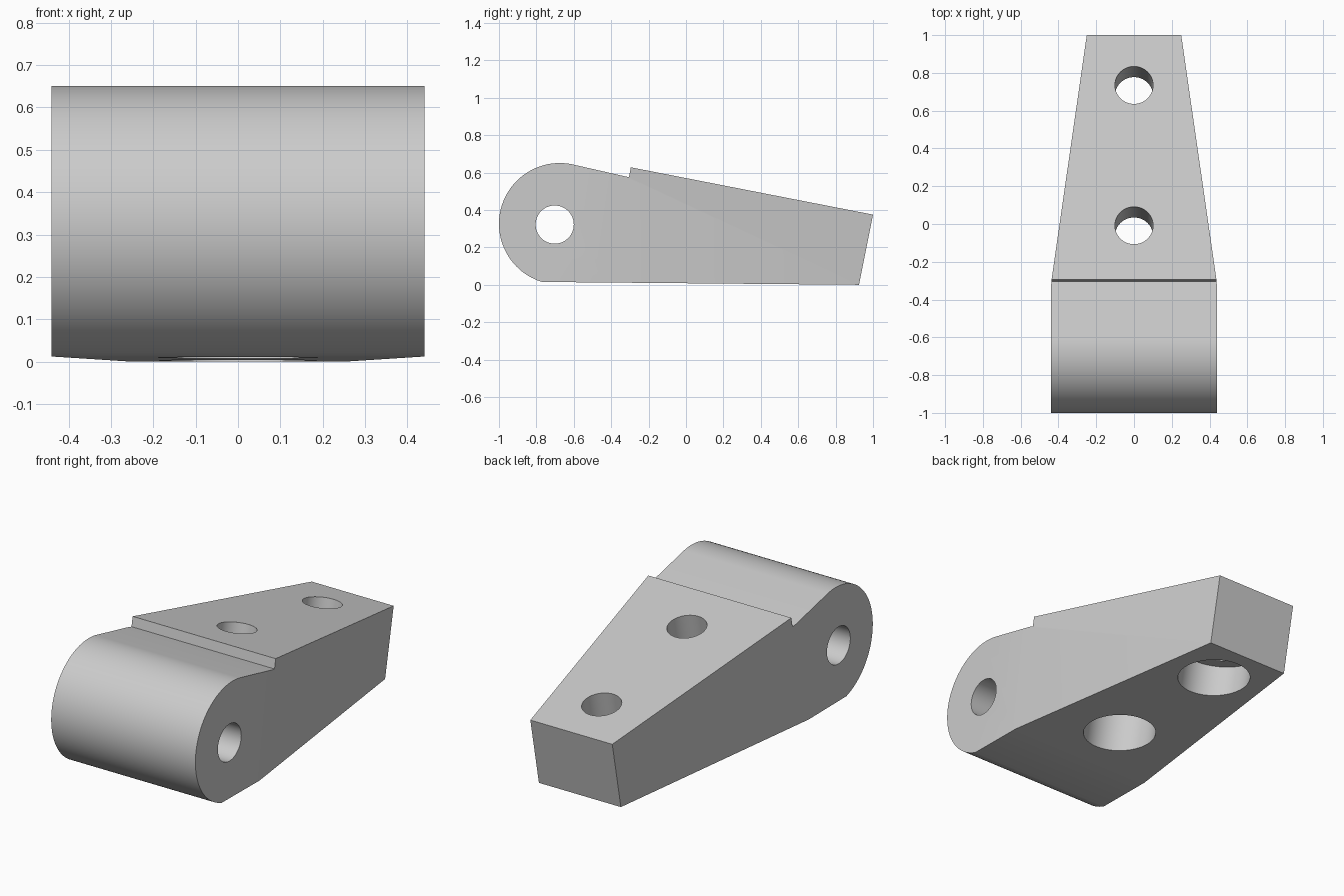
import bpy, bmesh, math
from mathutils import Vector, Matrix

cube = bpy.data.objects.get("Cube")
if cube:
    bpy.data.objects.remove(cube, do_unlink=True)

grey = bpy.data.materials.new("plain grey")
grey.use_nodes = True
colour = (0.6, 0.6, 0.6, 1)
grey.diffuse_color = colour
grey.node_tree.nodes["Principled BSDF"].inputs["Base Color"].default_value = colour

# The sloping top sets the direction of the taper and of the screw holes
along = Vector((0, 1.295, -0.253)).normalized()
normal = Vector((0, -along.z, along.y))
HALF, TIP_HALF = 0.44, 0.25


def add_object(name, bm):
    mesh = bpy.data.meshes.new(name)
    bm.to_mesh(mesh)
    bm.free()
    obj = bpy.data.objects.new(name, mesh)
    bpy.context.collection.objects.link(obj)
    mesh.materials.append(grey)
    return obj


def cut_cylinder(target, centre, axis, radius, length):
    bm = bmesh.new()
    turn = axis.to_track_quat('Z', 'Y').to_matrix().to_4x4()
    bmesh.ops.create_cone(bm, cap_ends=True, segments=64, radius1=radius, radius2=radius,
                          depth=length, matrix=Matrix.Translation(centre) @ turn)
    cutter = add_object("hole_cutter", bm)
    cutter.hide_render = True
    mod = target.modifiers.new("hole", 'BOOLEAN')
    mod.operation = 'DIFFERENCE'
    mod.solver = 'EXACT'
    mod.object = cutter
    bpy.context.view_layer.objects.active = target
    bpy.ops.object.modifier_apply(modifier=mod.name)
    bpy.data.objects.remove(cutter, do_unlink=True)


# Side profile: round hinge end, stepped sloping top, nearly flat base
cy, cz, r = -0.675, 0.326, 0.325
start, end = math.radians(79), math.radians(253)
profile = [(cy + r * math.cos(start + (end - start) * i / 48),
            cz + r * math.sin(start + (end - start) * i / 48)) for i in range(49)]
profile += [(0.925, 0), (1, 0.375), (-0.295, 0.628), (-0.305, 0.575)]

bm = bmesh.new()
face = bm.faces.new([bm.verts.new((-HALF, y, z)) for y, z in profile])
side = bmesh.ops.extrude_face_region(bm, geom=[face])
bmesh.ops.translate(bm, vec=(2 * HALF, 0, 0),
                    verts=[v for v in side["geom"] if isinstance(v, bmesh.types.BMVert)])

# Taper the arm in plan, beginning at a crease square to the sloping top
crease, tip = -0.435, along.dot(Vector((0, 1, 0.375)))
bmesh.ops.bisect_plane(bm, geom=bm.verts[:] + bm.edges[:] + bm.faces[:],
                       plane_co=along * crease, plane_no=along)
for v in bm.verts:
    t = max(0, (along.dot(v.co) - crease) / (tip - crease))
    v.co.x = math.copysign(HALF + (TIP_HALF - HALF) * t, v.co.x)
bmesh.ops.recalc_face_normals(bm, faces=bm.faces[:])
body = add_object("hinge_arm", bm)

# Hinge pin hole
cut_cylinder(body, Vector((0, -0.702, 0.322)), Vector((1, 0, 0)), 0.102, 2)

# Screw holes, each with a wide counterbore from below
for y, z in ((0.735, 0.427), (-0.008, 0.572)):
    top = Vector((0, y, z))
    cut_cylinder(body, top - normal * 0.2, normal, 0.101, 1.4)
    cut_cylinder(body, top - normal * (0.295 + 0.25), normal, 0.188, 0.5)

bpy.ops.object.select_all(action='DESELECT')
body.select_set(True)
bpy.context.view_layer.objects.active = body
bpy.ops.object.shade_smooth_by_angle(angle=math.radians(20))
